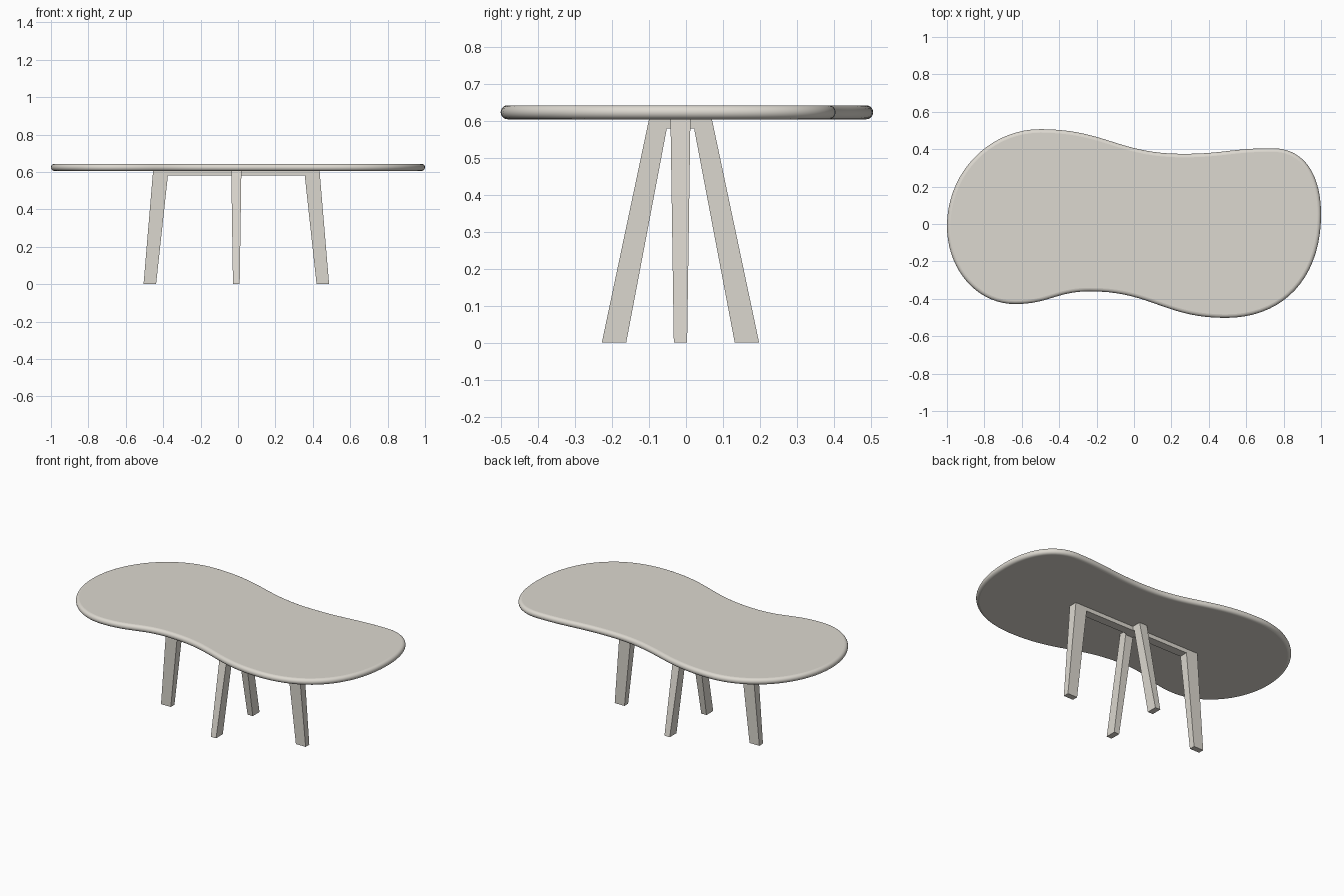
import bpy, bmesh, math
from mathutils import Vector

if "Cube" in bpy.data.objects:
    bpy.data.objects.remove(bpy.data.objects["Cube"])

stone = bpy.data.materials.new("warm_grey")
stone.diffuse_color = (0.72, 0.69, 0.63, 1)
stone.use_nodes = True
stone.node_tree.nodes["Principled BSDF"].inputs["Base Color"].default_value = stone.diffuse_color


def make_object(name, bm):
    bmesh.ops.recalc_face_normals(bm, faces=bm.faces)
    mesh = bpy.data.meshes.new(name)
    bm.to_mesh(mesh)
    bm.free()
    mesh.materials.append(stone)
    obj = bpy.data.objects.new(name, mesh)
    bpy.context.collection.objects.link(obj)
    return obj


# Free-form tabletop outline, clockwise: extreme points with the axis of their
# tangent (0 = x, 1 = y) and the handle fraction of the segment that follows
KEYS = [((-1, -.01), 1, .55), ((-.5, .507), 0, .45), ((.26, .375), 0, .45),
        ((.74, .405), 0, .63), ((1, .05), 1, .61), ((.49, -.502), 0, .45),
        ((-.235, -.36), 0, .45), ((-.636, -.428), 0, .56)]


def bezier_loop(keys, steps):
    out = []
    for i, (p, axis, k) in enumerate(keys):
        q, axis_q, _ = keys[(i + 1) % len(keys)]
        p, q = Vector(p), Vector(q)
        h1, h2 = p.copy(), q.copy()
        h1[axis] += k * (q - p)[axis]
        h2[axis_q] -= k * (q - p)[axis_q]
        for s in range(steps):
            t = s / steps
            u = 1 - t
            out.append(p * u ** 3 + h1 * 3 * u * u * t + h2 * 3 * u * t * t + q * t ** 3)
    return out


# Tabletop: outline swept with a half-round edge
Z0, Z1, ARC = 0.605, 0.643, 10
R, ZM = (Z1 - Z0) / 2, (Z0 + Z1) / 2
loop = bezier_loop(KEYS, 18)
n = len(loop)
inward = []
for i in range(n):
    t = (loop[(i + 1) % n] - loop[i - 1]).normalized()
    inward.append(Vector((t.y, -t.x)))
bm = bmesh.new()
rings = []
for k in range(ARC + 1):
    a = -math.pi / 2 + math.pi * k / ARC
    off, z = R * (1 - math.cos(a)), ZM + R * math.sin(a)
    rings.append([bm.verts.new((*(p + d * off), z)) for p, d in zip(loop, inward)])
for lo, hi in zip(rings, rings[1:]):
    for i in range(n):
        j = (i + 1) % n
        bm.faces.new((lo[i], lo[j], hi[j], hi[i])).smooth = True
bm.faces.new(rings[0])
bm.faces.new(rings[-1])
make_object("tabletop", bm)


# Leg frames: an upside-down U, thicker at the top than at the feet
CX, CY, TOP, BAR = -0.009, -0.015, 0.606, 0.58


def leg_frame(name, foot_out, foot_in, bar_in, top_out, along_x):
    half = [(foot_out, 0), (foot_in, 0), (bar_in, BAR), (bar_in, TOP), (top_out, TOP)]
    bm = bmesh.new()

    def pair(u, z):
        # the two vertices at one outline point, on either side of the frame
        w = 0.018 + 0.009 * z / TOP
        return [bm.verts.new((CX + u, CY + s * w, z) if along_x
                             else (CX + s * w, CY + u, z)) for s in (-1, 1)]

    inner = []
    for side in (-1, 1):
        p = [pair(side * u, z) for u, z in half]
        for s in (0, 1):
            bm.faces.new((p[0][s], p[1][s], p[2][s], p[4][s]))
            bm.faces.new((p[2][s], p[3][s], p[4][s]))
        for a, b in ((0, 1), (1, 2), (3, 4), (4, 0)):
            bm.faces.new((p[a][0], p[b][0], p[b][1], p[a][1]))
        inner.append((p[2], p[3]))
    # Bar joining the two legs under the top
    (l2, l3), (r2, r3) = inner
    for s in (0, 1):
        bm.faces.new((l2[s], r2[s], r3[s], l3[s]))
    bm.faces.new((l2[0], r2[0], r2[1], l2[1]))
    bm.faces.new((l3[0], r3[0], r3[1], l3[1]))
    return make_object(name, bm)


leg_frame("long_leg_frame", 0.496, 0.429, 0.366, 0.445, True)
leg_frame("cross_leg_frame", 0.213, 0.147, 0.037, 0.085, False)
